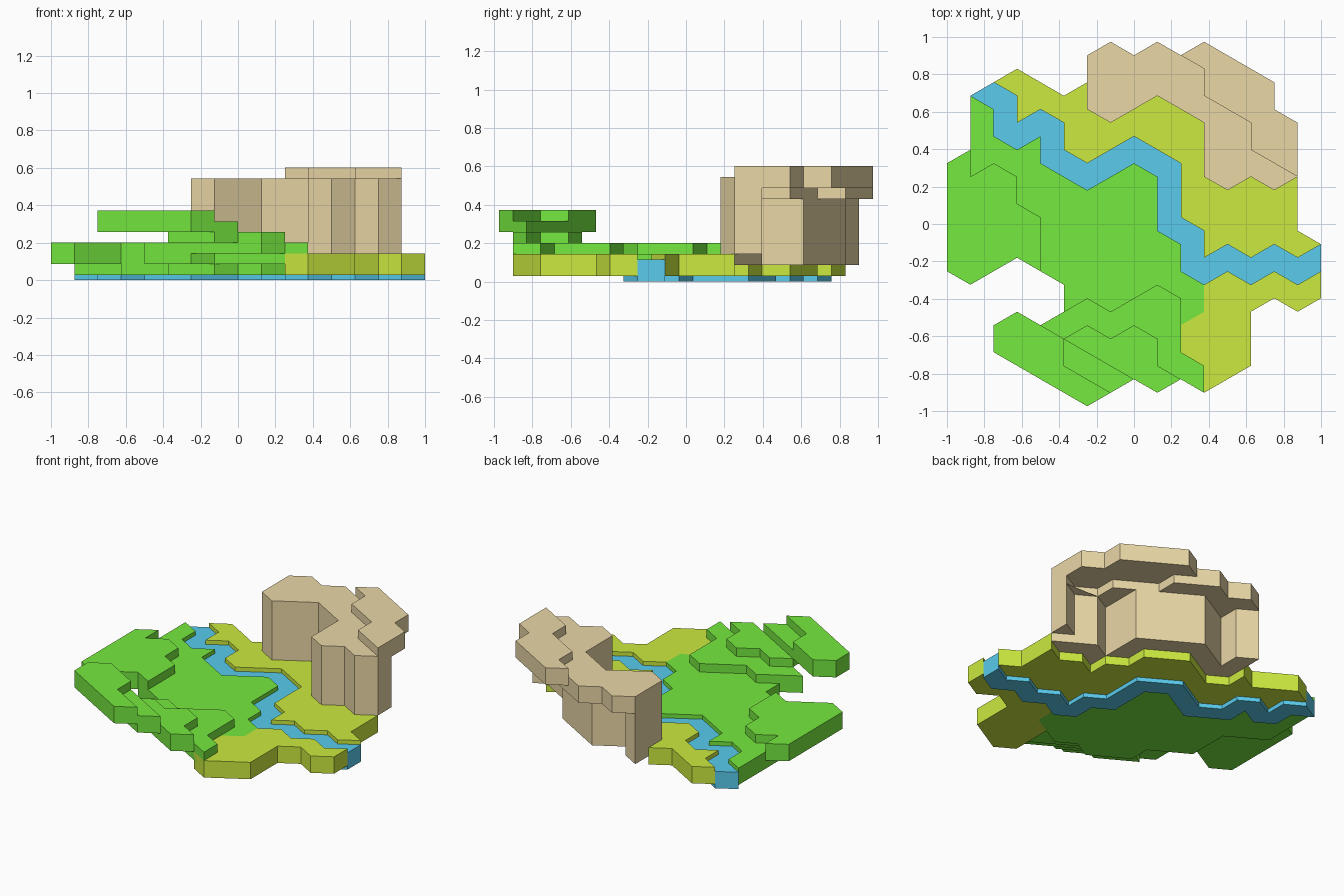
import bpy, bmesh

if "Cube" in bpy.data.objects:
    bpy.data.objects.remove(bpy.data.objects["Cube"])

# Everything sits on a hex lattice: x steps of 1/8, y steps of a quarter hex radius
UX, UY = 0.125, 0.25 / 3 ** 0.5 / 4
BASE, STEP, THICK = 0.028, 0.0573, 0.1146


def material(name, rgb):
    m = bpy.data.materials.new(name)
    m.diffuse_color = (*rgb, 1)
    m.use_nodes = True
    m.node_tree.nodes["Principled BSDF"].inputs["Base Color"].default_value = m.diffuse_color
    return m


WATER = material("water", (0.10, 0.60, 0.84))
GRASS = material("grass", (0.18, 0.82, 0.05))
MEADOW = material("meadow", (0.60, 0.82, 0.05))
ROCK = material("rock", (0.82, 0.68, 0.38))


def slab(name, outline, z0, z1, mat):
    """Extrude a lattice outline between two heights."""
    bm = bmesh.new()
    face = bm.faces.new([bm.verts.new((i * UX, k * UY, z0)) for i, k in outline])
    ext = bmesh.ops.extrude_face_region(bm, geom=[face])
    tops = [g for g in ext["geom"] if isinstance(g, bmesh.types.BMVert)]
    bmesh.ops.translate(bm, vec=(0, 0, z1 - z0), verts=tops)
    bmesh.ops.recalc_face_normals(bm, faces=bm.faces)
    mesh = bpy.data.meshes.new(name)
    bm.to_mesh(mesh)
    bm.free()
    mesh.materials.append(mat)
    obj = bpy.data.objects.new(name, mesh)
    bpy.context.collection.objects.link(obj)


def tile(name, outline, level, mat):
    z = BASE + STEP * level
    slab(name, outline, z, z + THICK, mat)


# River banks, west to east
north = [(-7, 19), (-6, 21), (-5, 19), (-5, 15), (-4, 17), (-3, 15), (-3, 11),
         (-2, 9), (0, 13), (2, 9), (2, 1), (3, -1), (3, -5), (4, -3), (5, -5),
         (6, -3), (7, -5), (8, -3)]
south = [(-7, 19), (-6, 17), (-6, 13), (-5, 11), (-4, 13), (-4, 9), (-2, 5),
         (0, 9), (1, 7), (1, -1), (2, -3), (2, -7), (3, -9), (4, -7), (5, -9),
         (6, -7), (7, -9), (8, -7)]
slab("river", north + south[:0:-1], 0, THICK, WATER)

# Ground on both sides of the river
tile("north_meadow", north[1:] + [
    (7, -1), (7, 7), (6, 5), (5, 7), (4, 5), (4, 9), (3, 11), (3, 15), (1, 19),
    (-1, 15), (-2, 17), (-2, 21), (-3, 19), (-5, 23)], 0, MEADOW)
tile("south_meadow", south[12:] + [
    (8, -11), (7, -13), (6, -11), (5, -13), (5, -21), (3, -25), (2, -23),
    (2, -15), (3, -13)], 0, MEADOW)
tile("grass_plain", south[:13] + [
    (3, -13), (2, -15), (1, -17), (0, -15), (-1, -17), (-3, -13), (-3, -9),
    (-5, -5), (-5, 3), (-7, 7)], 0, GRASS)

# Raised grass on the west side
tile("west_terrace", [
    (-8, 9), (-7, 11), (-7, 7), (-6, 9), (-5, 7), (-5, 3), (-4, 1), (-4, -7),
    (-5, -5), (-7, -9), (-8, -7)], 1, GRASS)

# Grass steps climbing along the front
steps = [
    [(-4, -15), (-2, -11), (-1, -13), (1, -9), (2, -11), (2, -19), (3, -21),
     (3, -25), (2, -23), (1, -21), (-1, -17), (-2, -19)],
    [(-3, -17), (-2, -15), (-1, -17), (0, -15), (1, -17), (1, -21), (2, -23),
     (1, -25), (0, -23), (-1, -21)],
    [(-3, -17), (0, -23), (-1, -25), (-3, -21)],
    [(-6, -15), (-5, -13), (-3, -17), (-3, -21), (-1, -25), (-2, -27), (-6, -19)],
]
for n, outline in enumerate(steps, 1):
    tile(f"grass_step_{n}", outline, n, GRASS)

# Cliff: shared front face, set-back rear, overhanging caps
front = [(-2, 25), (-2, 17), (-1, 15), (1, 19), (3, 15), (3, 7), (4, 5), (5, 7),
         (6, 5), (7, 7)]
rear = [(5, 11), (4, 9), (4, 17), (1, 23), (-1, 19), (-1, 23)]
ridge = [(5, 11), (5, 15), (3, 19), (3, 23), (2, 25)]
level = lambda n: BASE + STEP * n
slab("cliff_foot", front + rear, level(1), level(2), ROCK)
slab("cliff_body", front + [(7, 11), (6, 9)] + rear, level(2), level(7), ROCK)
slab("cliff_column", [(7, 7), (7, 11), (6, 9), (5, 11)], level(7), level(8), ROCK)
tile("cliff_shelf", front + ridge + [(1, 27), (0, 25), (-1, 27)], 7, ROCK)
tile("cliff_top", [(7, 7)] + ridge + [(3, 27), (6, 21), (6, 17), (7, 15)], 8, ROCK)
